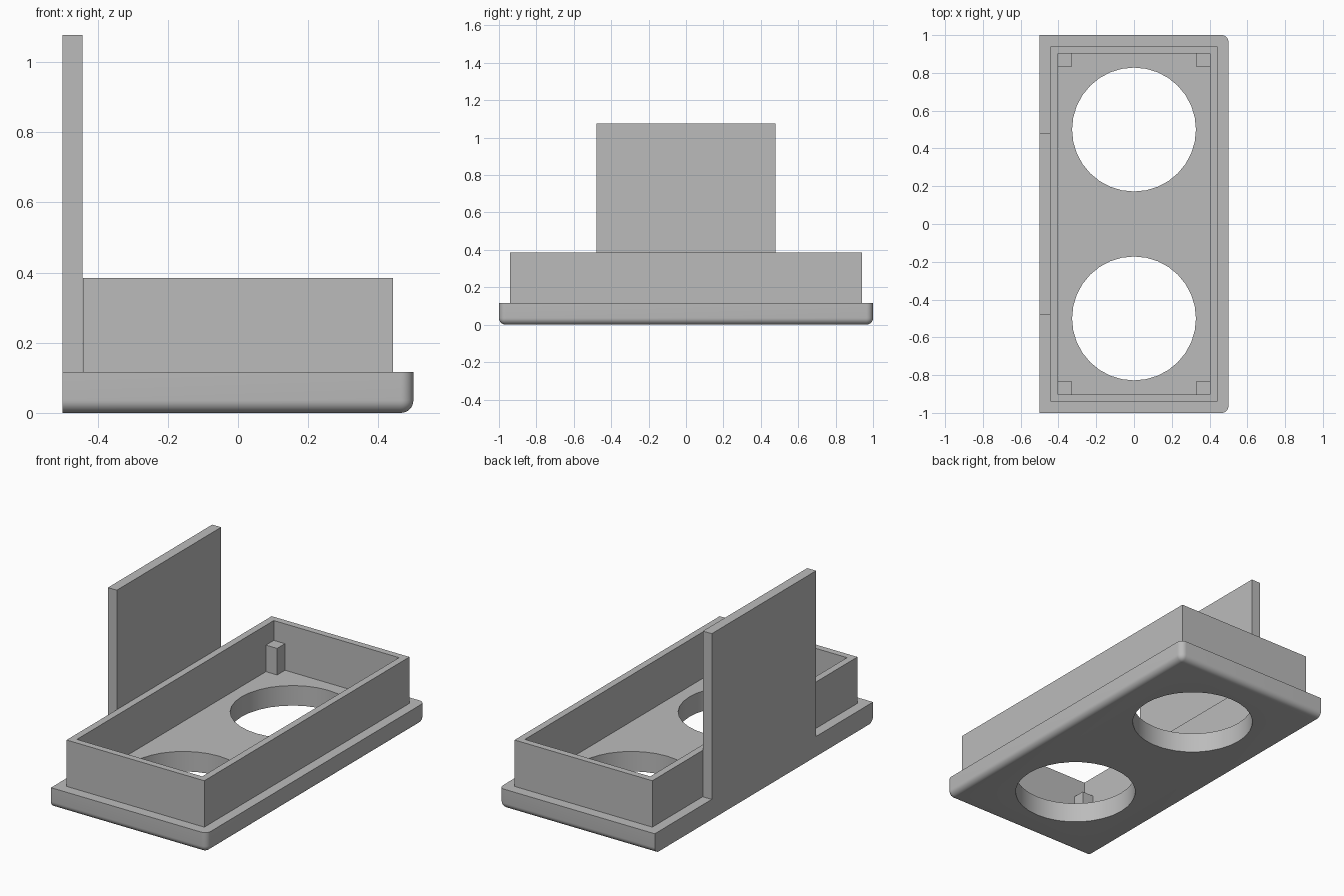
import bpy, bmesh
from mathutils import Matrix, Vector

old = bpy.data.objects.get("Cube")
if old:
    bpy.data.objects.remove(old, do_unlink=True)

GREY = (0.5, 0.5, 0.5, 1.0)
grey = bpy.data.materials.new("plain grey")
grey.use_nodes = True
grey.diffuse_color = GREY
grey.node_tree.nodes["Principled BSDF"].inputs["Base Color"].default_value = GREY

BASE_TOP = 0.116
WALL_TOP = 0.385
POST_TOP = 0.27
INNER_X, INNER_Y = 0.402, 0.902
ROUND = 0.036


def add_object(name, bm):
    mesh = bpy.data.meshes.new(name)
    bm.to_mesh(mesh)
    bm.free()
    mesh.materials.append(grey)
    obj = bpy.data.objects.new(name, mesh)
    bpy.context.collection.objects.link(obj)
    return obj


def box_mesh(low, high):
    low, high = Vector(low), Vector(high)
    bm = bmesh.new()
    bmesh.ops.create_cube(bm, size=1, matrix=Matrix.Translation((low + high) / 2)
                          @ Matrix.Diagonal((*(high - low), 1)))
    return bm


def box(name, low, high):
    return add_object(name, box_mesh(low, high))


def activate(obj):
    bpy.ops.object.select_all(action='DESELECT')
    obj.select_set(True)
    bpy.context.view_layer.objects.active = obj


def cut(obj, cutter):
    cutter.hide_render = True
    mod = obj.modifiers.new("cut", 'BOOLEAN')
    mod.operation = 'DIFFERENCE'
    mod.solver = 'EXACT'
    mod.object = cutter
    activate(obj)
    bpy.ops.object.modifier_apply(modifier=mod.name)
    bpy.data.objects.remove(cutter, do_unlink=True)


# Base plate: rounded underneath and at two corners, square along the panel side
bm = box_mesh((-0.5, -1, 0), (0.5, 1, BASE_TOP))
rounded = []
for edge in bm.edges:
    mid = (edge.verts[0].co + edge.verts[1].co) / 2
    under = mid.z < 0.01 and mid.x > -0.4
    corner = mid.x > 0.4 and abs(mid.y) > 0.9 and 0.01 < mid.z < BASE_TOP - 0.01
    if under or corner:
        rounded.append(edge)
bmesh.ops.bevel(bm, geom=rounded, offset=ROUND, offset_type='OFFSET',
                segments=8, profile=0.5, affect='EDGES')
base = add_object("base_plate", bm)

# Two round openings
for y in (-0.5, 0.5):
    bm = bmesh.new()
    bmesh.ops.create_cone(bm, cap_ends=True, segments=32, radius1=0.328,
                          radius2=0.328, depth=1, matrix=Matrix.Translation((0, y, 0)))
    cut(base, add_object("hole_cutter", bm))
activate(base)
bpy.ops.object.shade_smooth_by_angle(angle=0.5)

# Raised rectangular rim
rim = box("rim_wall", (-0.442, -0.94, BASE_TOP), (0.442, 0.94, WALL_TOP))
cut(rim, box("rim_cutter", (-INNER_X, -INNER_Y, 0), (INNER_X, INNER_Y, 1)))

# Corner posts inside the rim
POST = 0.072
for sx, side in ((-1, "right"), (1, "left")):
    for sy, end in ((-1, "front"), (1, "back")):
        cx, cy = sx * (INNER_X - POST / 2), sy * (INNER_Y - POST / 2)
        box(f"corner_post_{end}_{side}",
            (cx - POST / 2, cy - POST / 2, BASE_TOP),
            (cx + POST / 2, cy + POST / 2, POST_TOP))

# Tall upright panel
box("upright_panel", (-0.5, -0.478, BASE_TOP), (-0.443, 0.478, 1.077))
